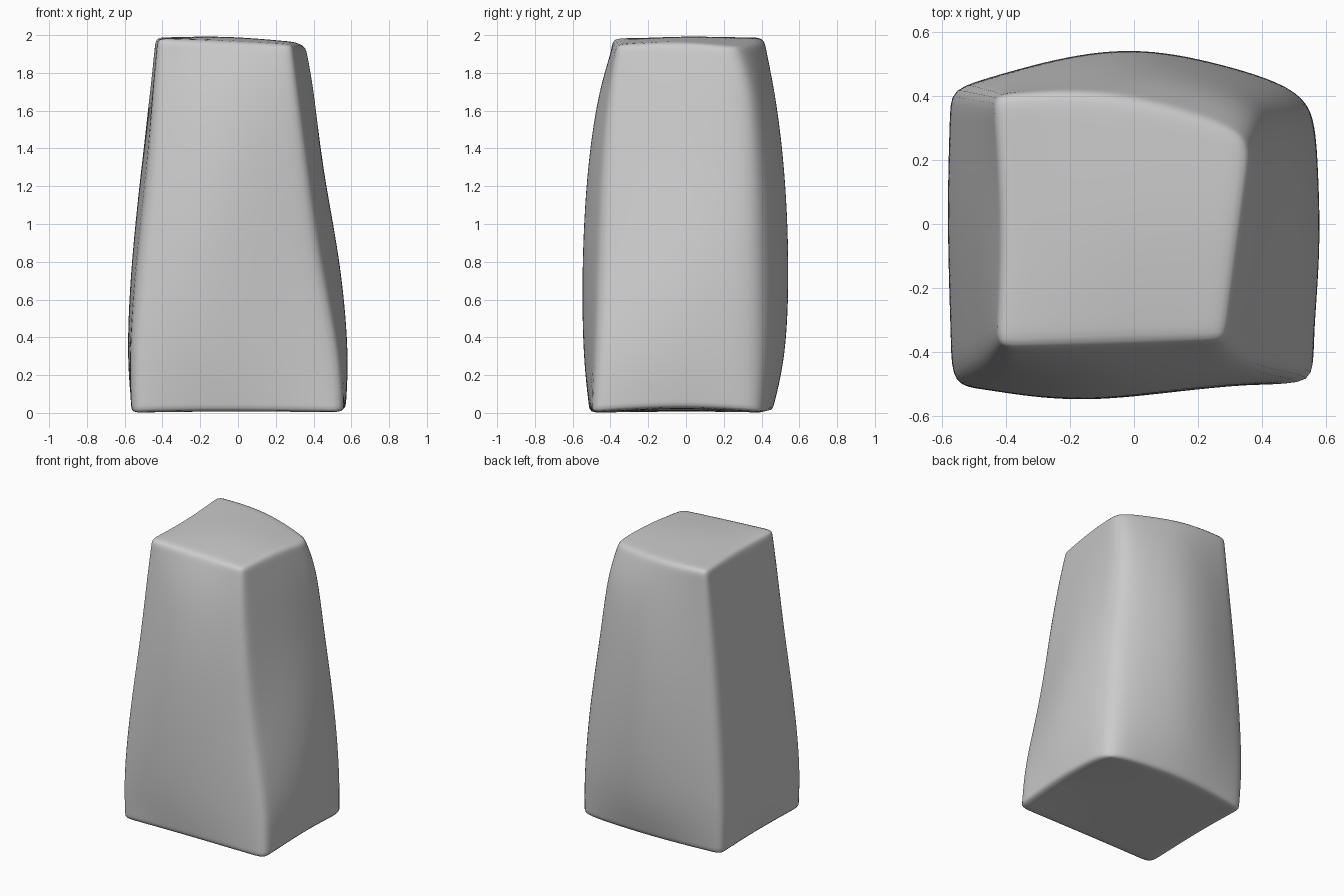
import bpy, bmesh
from mathutils import Vector

if "Cube" in bpy.data.objects:
    bpy.data.objects.remove(bpy.data.objects["Cube"])

# Cross-sections from base to top, each going round:
# front-left, front, front-right, right, back-right, back, back-left, left
RINGS = [
    (0.00, [(-.565, -.51), (-.08, -.51), (.56, -.50), (.57, -.02),
            (.565, .415), (0, .46), (-.565, .41), (-.56, 0)]),
    (0.30, [(-.575, -.505), (-.16, -.55), (.545, -.48), (.592, -.08),
            (.56, .425), (0, .54), (-.58, .425), (-.592, 0)]),
    (0.80, [(-.535, -.48), (-.14, -.557), (.43, -.46), (.545, -.02),
            (.515, .405), (0, .557), (-.55, .425), (-.567, 0)]),
    (1.30, [(-.475, -.45), (-.08, -.53), (.37, -.44), (.44, 0),
            (.445, .385), (-.02, .532), (-.51, .415), (-.51, 0)]),
    (1.72, [(-.45, -.415), (-.07, -.465), (.315, -.405), (.38, 0),
            (.41, .36), (-.01, .475), (-.465, .41), (-.455, 0)]),
    (1.97, [(-.43, -.39), (-.07, -.375), (.285, -.365), (.33, -.02),
            (.37, .28), (-.06, .405), (-.44, .405), (-.415, 0)]),
]
BASE_LIFT = [0, .01, 0, .035, 0, .015, 0, .01]
TOP_LIFT = [.015, 0, -.02, 0, -.035, .01, .02, .015]

bm = bmesh.new()
crease = bm.edges.layers.float.new("crease_edge")
loops = []
for i, (z, pts) in enumerate(RINGS):
    lift = BASE_LIFT if i == 0 else TOP_LIFT if i == len(RINGS) - 1 else [0] * 8
    ring = [Vector((x, y, z + h)) for (x, y), h in zip(pts, lift)]
    # exaggerate the side bulges so smoothing lands on the section
    for k in range(1, 8, 2):
        avg = (ring[k - 1] + ring[(k + 1) % 8]) / 2
        ring[k].xy += (ring[k].xy - avg.xy) * 0.4
    loops.append([bm.verts.new(p) for p in ring])

# Side walls
for a, b in zip(loops, loops[1:]):
    for k in range(8):
        n = (k + 1) % 8
        bm.faces.new((a[k], a[n], b[n], b[k]))

# Caps: four quads around a centre point
for ring, centre in ((loops[0], (0, 0, 0.005)), (loops[-1], (-.06, 0, 2.01))):
    c = bm.verts.new(centre)
    for k in range(0, 8, 2):
        bm.faces.new((ring[k], ring[k + 1], c, ring[k - 1]))

# Softly creased corners and rims
for a, b in zip(loops, loops[1:]):
    for k, w in ((0, .45), (2, .5), (4, .35), (6, .5)):
        bm.edges.get((a[k], b[k]))[crease] = w
for ring, w in ((loops[0], .75), (loops[-1], .5)):
    for k in range(8):
        bm.edges.get((ring[k], ring[(k + 1) % 8]))[crease] = w

bmesh.ops.recalc_face_normals(bm, faces=bm.faces[:])
for f in bm.faces:
    f.smooth = True
mesh = bpy.data.meshes.new("standing_stone")
bm.to_mesh(mesh)
bm.free()
stone = bpy.data.objects.new("standing_stone", mesh)
bpy.context.collection.objects.link(stone)
sub = stone.modifiers.new("smooth", 'SUBSURF')
sub.levels = sub.render_levels = 4
